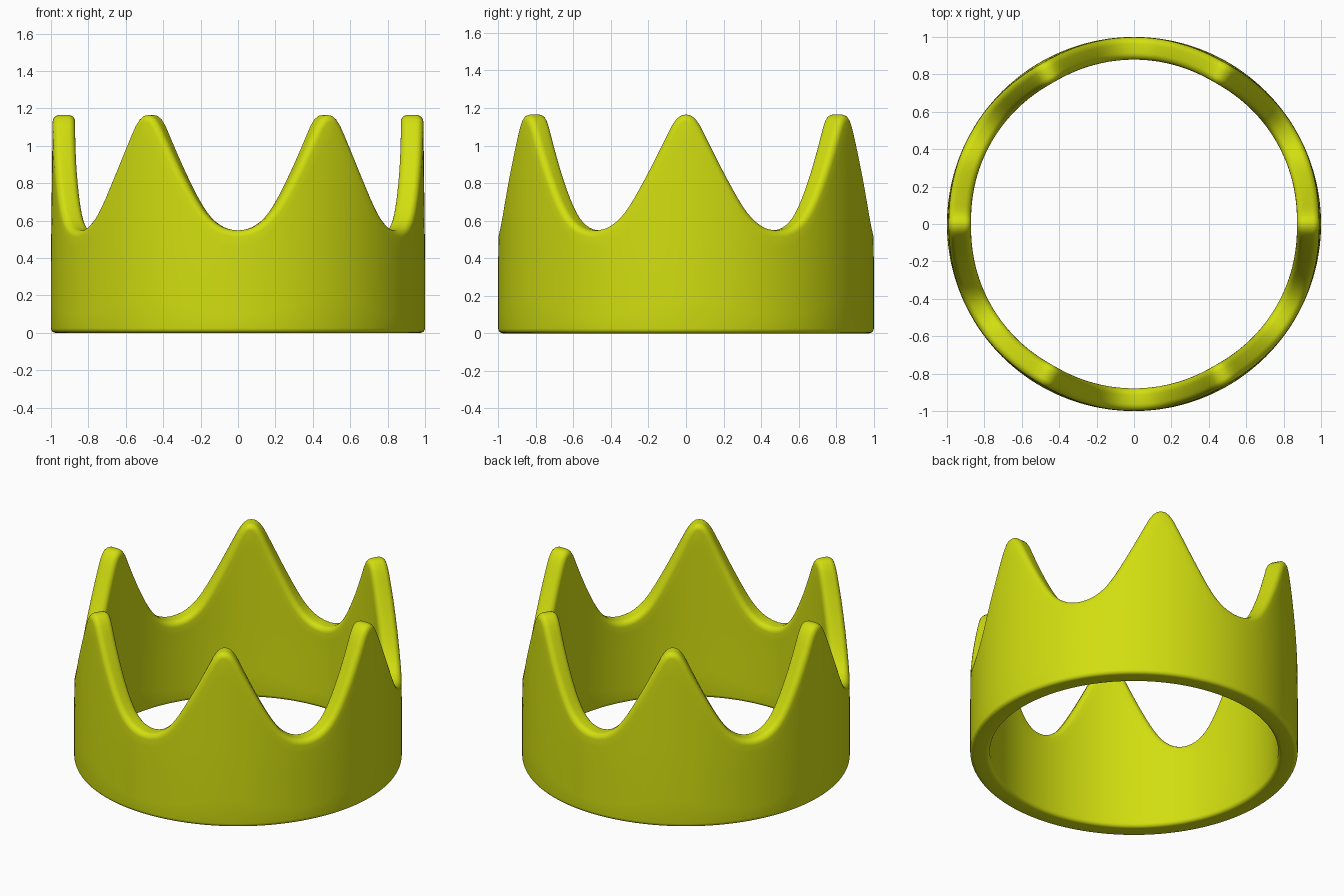
import bpy, bmesh, math

if "Cube" in bpy.data.objects:
    bpy.data.objects.remove(bpy.data.objects["Cube"])

POINTS = 6          # number of crown points
STEPS = 40          # columns per point
R_OUT, R_IN = 1.0, 0.88
MID = (R_OUT + R_IN) / 2
HALF = (R_OUT - R_IN) / 2
RIM, FOOT = 0.036, 0.025   # rounding of the top rim and of the foot
ARC = 5             # segments per rounded edge

# Rim height against degrees away from the tip of a point
RIM_CURVE = [(0, 1.165), (2, 1.156), (4, 1.120), (5.6, 1.07), (7.7, 1.0),
             (10.7, 0.9), (13.7, 0.805), (17.3, 0.7), (20.3, 0.63),
             (23, 0.588), (26, 0.56), (30, 0.548)]


def rim_height(deg):
    """Smooth cubic through the rim curve, mirrored about each tip and valley."""
    d = abs((deg + 30) % 60 - 30)
    pts = [(-2, 1.156)] + RIM_CURVE + [(34, 0.56)]
    i = next(k for k in range(1, len(pts) - 2) if d <= pts[k + 1][0])
    (xa, ya), (x0, y0), (x1, y1), (xb, yb) = pts[i - 1:i + 3]
    h, t = x1 - x0, (d - x0) / (x1 - x0)
    m0, m1 = (y1 - ya) / (x1 - xa) * h, (yb - y0) / (xb - x0) * h
    return ((2*t**3 - 3*t**2 + 1) * y0 + (t**3 - 2*t**2 + t) * m0
            + (3*t**2 - 2*t**3) * y1 + (t**3 - t**2) * m1)


def column(deg):
    """Closed section through the wall: (radius, angle, z) points."""
    a, z = math.radians(deg), rim_height(deg)
    slope = (rim_height(deg + 0.3) - rim_height(deg - 0.3)) / (math.radians(0.6) * MID)
    n = math.hypot(slope, 1)
    inward = (slope / n / MID, -1 / n)      # angle and z per unit of depth

    def rim(side, t):                       # rounded rim, t = 0 wall .. 1 top
        p = t * math.pi / 2
        depth = RIM * (1 - math.sin(p))
        off = HALF - RIM * (1 - math.cos(p))
        return (MID + side * off, a + inward[0] * depth, z + inward[1] * depth)

    def foot(side, t):                      # rounded foot, t = 0 wall .. 1 base
        p = t * math.pi / 2
        return (MID + side * (HALF - FOOT * (1 - math.cos(p))), a,
                FOOT * (1 - math.sin(p)))

    def wall(side):                         # rows from foot up to rim
        r0, a0, z0 = foot(side, 0)
        r1, a1, z1 = rim(side, 0)
        return [(r0, a0 + (a1 - a0) * f * f, z0 + (z1 - z0) * f)
                for f in (0.15, 0.3, 0.45, 0.6, 0.75, 0.9)]

    ts = [k / ARC for k in range(ARC + 1)]
    half = lambda s: [foot(s, t) for t in reversed(ts)] + wall(s) + [rim(s, t) for t in ts]
    return half(1) + half(-1)[::-1]


# Crown band with its points, swept around the circle
bm = bmesh.new()
cols = []
count = POINTS * STEPS
for c in range(count):
    ring = []
    for r, a, z in column(c * 360 / count):
        r -= 0.012 * max(0, z - 0.4)        # points lean in very slightly
        ring.append(bm.verts.new((r * math.cos(a), r * math.sin(a), z)))
    cols.append(ring)
for c in range(count):
    p, q = cols[c], cols[(c + 1) % count]
    for k in range(len(p)):
        m = (k + 1) % len(p)
        bm.faces.new((p[k], q[k], q[m], p[m]))
bmesh.ops.recalc_face_normals(bm, faces=bm.faces)
for f in bm.faces:
    f.smooth = True

mesh = bpy.data.meshes.new("crown")
bm.to_mesh(mesh)
bm.free()
crown = bpy.data.objects.new("crown", mesh)
bpy.context.collection.objects.link(crown)

gold = bpy.data.materials.new("yellow gold")
gold.diffuse_color = (0.64, 0.73, 0.005, 1)
gold.use_nodes = True
gold.node_tree.nodes["Principled BSDF"].inputs["Base Color"].default_value = gold.diffuse_color
mesh.materials.append(gold)
